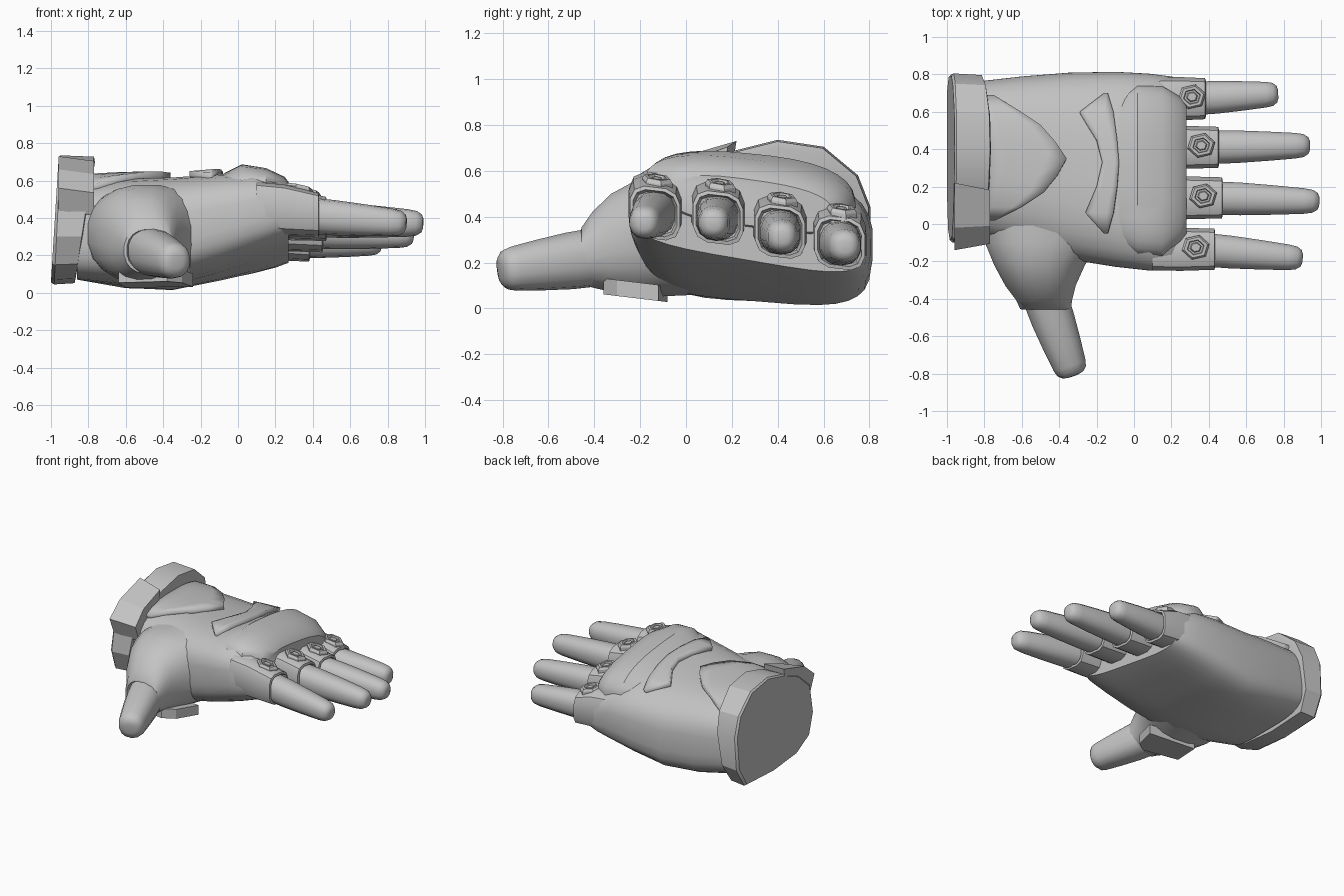
import bpy, bmesh, math
from mathutils import Vector

cube = bpy.data.objects.get("Cube")
if cube:
    bpy.data.objects.remove(cube, do_unlink=True)

# One flat grey for the whole glove
GREY = (0.55, 0.55, 0.55, 1)
grey = bpy.data.materials.new("glove grey")
grey.use_nodes = True
grey.diffuse_color = GREY
grey.node_tree.nodes["Principled BSDF"].inputs["Base Color"].default_value = GREY


def finish(name, bm, angle=35):
    bmesh.ops.recalc_face_normals(bm, faces=bm.faces)
    mesh = bpy.data.meshes.new(name)
    bm.to_mesh(mesh)
    bm.free()
    mesh.materials.append(grey)
    obj = bpy.data.objects.new(name, mesh)
    bpy.context.collection.objects.link(obj)
    bpy.ops.object.select_all(action='DESELECT')
    obj.select_set(True)
    bpy.context.view_layer.objects.active = obj
    bpy.ops.object.shade_smooth_by_angle(angle=math.radians(angle))
    return obj


def loft(name, rings, angle=35):
    """Skin a list of equal rings and cap both ends."""
    bm = bmesh.new()
    rows = [[bm.verts.new(p) for p in r] for r in rings]
    for a, b in zip(rows, rows[1:]):
        for i in range(len(a)):
            j = (i + 1) % len(a)
            bm.faces.new((a[i], a[j], b[j], b[i]))
    bm.faces.new(rows[0])
    bm.faces.new(rows[-1])
    return finish(name, bm, angle)


def power(v, e):
    return math.copysign(abs(v) ** (2 / e), v)


def ring(center, d, hw, hh, n=12, e=2, low=None, shear=0):
    """Rounded-box ring across direction d; low is the roundness of the underside."""
    d = Vector(d).normalized()
    side = d.cross(Vector((0, 0, 1))).normalized()
    up = side.cross(d)
    points = []
    for i in range(n):
        a = 2 * math.pi * (i + 0.5) / n
        k = e if math.sin(a) > 0 else (low or e)
        u, v = hw * power(math.cos(a), k), hh * power(math.sin(a), k)
        points.append(Vector(center) + side * u + up * (v + shear * u))
    return points


# Hand body: x, y range, z range, slope across the knuckles
ROUND = 2.7
STATIONS = [
    (-0.86, -0.05, 0.76, 0.07, 0.60, 0.0),
    (-0.60, -0.13, 0.79, 0.03, 0.61, 0.04),
    (-0.35, -0.19, 0.81, 0.03, 0.61, 0.08),
    (-0.10, -0.23, 0.815, 0.09, 0.62, 0.11),
    (0.08, -0.25, 0.805, 0.14, 0.62, 0.14),
    (0.20, -0.25, 0.79, 0.18, 0.57, 0.16),
    (0.27, -0.23, 0.77, 0.21, 0.50, 0.17),
]


def body_ring(x, y0, y1, z0, z1, slope):
    return ring((x, (y0 + y1) / 2, (z0 + z1) / 2), (1, 0, 0),
                (y1 - y0) / 2, (z1 - z0) / 2, 32, ROUND, 4, slope)


def top_z(x, y):
    """Height of the back of the hand at x, y."""
    for a, b in zip(STATIONS, STATIONS[1:]):
        if x <= b[0]:
            break
    t = min(1, max(0, (x - a[0]) / (b[0] - a[0])))
    _, y0, y1, z0, z1, slope = [p + (q - p) * t for p, q in zip(a, b)]
    hw = (y1 - y0) / 2
    u = max(-1, min(1, ((y0 + y1) / 2 - y) / hw))
    return ((z0 + z1) / 2 + (z1 - z0) / 2 * (1 - abs(u) ** ROUND) ** (1 / ROUND)
            + slope * hw * u)


loft("hand_body", [body_ring(*s) for s in STATIONS])

# Raised guard over the knuckles
loft("knuckle_guard", [body_ring(*s) for s in [
    (-0.13, -0.10, 0.66, 0.30, 0.60, 0.10),
    (0.02, -0.17, 0.74, 0.30, 0.675, 0.10),
    (0.15, -0.18, 0.74, 0.32, 0.65, 0.12),
    (0.25, -0.10, 0.68, 0.34, 0.60, 0.14),
    (0.28, -0.06, 0.64, 0.36, 0.56, 0.14)]])


# Plates that follow the back of the hand: rows of y, left x, right x
def back_plate(name, rows, lift, columns=4):
    bm = bmesh.new()
    grid = []
    for y, xl, xr in rows:
        xs = [xl + (xr - xl) * c / columns for c in range(columns + 1)]
        grid.append([bm.verts.new((x, y, top_z(x, y) + lift)) for x in xs])
    for a, b in zip(grid, grid[1:]):
        for c in range(columns):
            bm.faces.new((a[c], a[c + 1], b[c + 1], b[c]))
    obj = finish(name, bm)
    if obj.data.polygons[0].normal.z < 0:
        obj.data.flip_normals()
    solid = obj.modifiers.new("thickness", 'SOLIDIFY')
    solid.thickness = 0.06
    solid.offset = -1


back_plate("wrist_plate", [
    (0.02, -0.80, -0.74), (0.09, -0.80, -0.60), (0.17, -0.80, -0.48),
    (0.26, -0.80, -0.41), (0.35, -0.80, -0.36), (0.44, -0.80, -0.42),
    (0.53, -0.80, -0.50), (0.61, -0.80, -0.62), (0.69, -0.80, -0.75)], 0.035)
back_plate("chevron_plate", [
    (-0.05, -0.16, -0.14), (0.06, -0.26, -0.11), (0.20, -0.20, -0.09),
    (0.33, -0.17, -0.08), (0.45, -0.20, -0.09), (0.60, -0.29, -0.11),
    (0.70, -0.16, -0.14)], 0.03)

# Faceted wrist cuff with slanted ends
CUFF = [(-0.10, 0.30), (-0.08, 0.50), (0.05, 0.62), (0.22, 0.69), (0.40, 0.735),
        (0.60, 0.705), (0.75, 0.58), (0.805, 0.44), (0.80, 0.20), (0.72, 0.06),
        (0.40, 0.045), (0.12, 0.07), (-0.04, 0.15)]


def cuff_ring(x, lean, scale):
    return [(x + lean * z, 0.36 + (y - 0.36) * scale, 0.38 + (z - 0.38) * scale)
            for y, z in CUFF]


loft("wrist_cuff", [cuff_ring(-1.003, 0.06, 0.97), cuff_ring(-0.985, 0.05, 1),
                    cuff_ring(-0.88, 0.15, 0.98), cuff_ring(-0.875, 0.15, 0.90)], 25)
BLOCK = [(0.22, 0.73), (-0.02, 0.66), (-0.14, 0.56), (-0.09, 0.44), (0.20, 0.60)]
loft("cuff_block", [[(-0.96, y, z) for y, z in BLOCK],
                    [(-0.77, 0.03 + (y - 0.03) * 0.8, z - 0.025) for y, z in BLOCK]], 15)


# Fingers: sleeve with a recessed mouth, rounded finger, hexagonal stud
def digit(name, root, tip, w, h):
    root, tip = Vector(root), Vector(tip)
    d = tip - root
    loft(name, [ring(root + d * t, d, w * k, h * k, 14, 2.3) for t, k in [
        (0, 1), (0.3, 0.97), (0.6, 0.87), (0.86, 0.76), (0.94, 0.68),
        (0.985, 0.5), (1, 0.28)]], 50)


def stud(name, center, r, pitch, roll):
    rings = []
    for k, z in [(1, -0.05), (1, 0.005), (0.85, 0.02), (0.62, 0.02),
                 (0.56, 0.004), (0.42, 0.004), (0.34, 0.016)]:
        row = []
        for i in range(6):
            a = math.pi * (i / 3 + 0.08)
            x, y = r * 1.12 * k * math.cos(a), r * k * math.sin(a)
            row.append(Vector(center) + Vector((x, y, z + pitch * x + roll * y)))
        rings.append(row)
    loft(name, rings, 15)


FINGERS = [  # name, sleeve y, z, sleeve end x, tip x y z, stud x
    ("index", -0.135, 0.415, 0.43, 0.90, -0.185, 0.37, 0.33),
    ("middle", 0.14, 0.395, 0.47, 0.99, 0.12, 0.37, 0.37),
    ("ring", 0.41, 0.335, 0.45, 0.94, 0.42, 0.31, 0.36),
    ("little", 0.67, 0.285, 0.38, 0.77, 0.695, 0.27, 0.31),
]
for name, y, z, end, tx, ty, tz, sx in FINGERS:
    sleeve = [(0.10, 0.04, 0.115, 0.135), (0.25, 0.025, 0.118, 0.135),
              (end, 0, 0.112, 0.115), (end + 0.004, 0, 0.098, 0.10),
              (end - 0.04, 0, 0.088, 0.09)]
    loft(name + "_sleeve", [ring((x, y, z + dz), (1, 0, 0), w, h, 12, 3.2, None, 0.12)
                            for x, dz, w, h in sleeve], 30)
    digit(name + "_finger", (end - 0.08, y, z), (tx, ty, tz), 0.092, 0.097)
    stud(name + "_stud", (sx, y + 0.01, z + 0.138), 0.068, -0.22, -0.12)

# Thumb mound flows out of the palm and ends in a recessed mouth
MOUND = [  # y, x range, z range
    (0.12, -0.84, -0.05, 0.06, 0.58), (-0.10, -0.80, -0.18, 0.05, 0.58),
    (-0.22, -0.75, -0.26, 0.05, 0.56), (-0.33, -0.69, -0.31, 0.07, 0.50),
    (-0.41, -0.63, -0.33, 0.09, 0.42), (-0.455, -0.61, -0.335, 0.10, 0.355),
    (-0.458, -0.595, -0.35, 0.115, 0.34), (-0.42, -0.58, -0.365, 0.13, 0.325)]
loft("thumb_mound", [ring(((x0 + x1) / 2, y, (z0 + z1) / 2), (0, -1, 0),
                          (x1 - x0) / 2, (z1 - z0) / 2, 20, 2.3)
                     for y, x0, x1, z0, z1 in MOUND])
digit("thumb", (-0.48, -0.38, 0.225), (-0.325, -0.81, 0.165), 0.122, 0.128)

# Thin pad under the base of the thumb
PAD = [(-0.64, -0.30), (-0.38, -0.36), (-0.30, -0.30), (-0.24, -0.12), (-0.60, -0.08)]
loft("thumb_pad", [[(x, y, z - 0.12 * (y + 0.1)) for x, y in PAD] for z in (0.03, 0.10)], 20)
